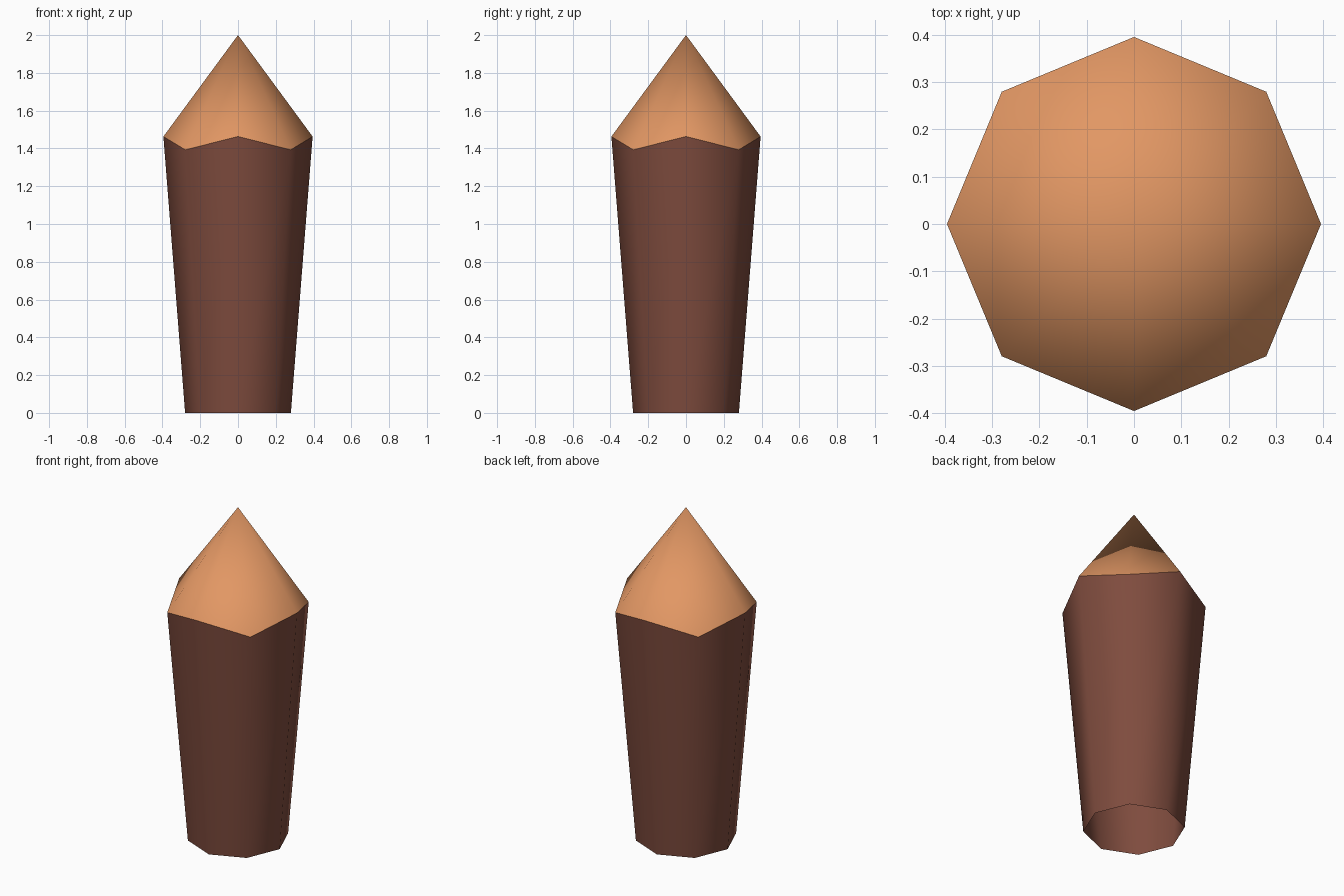
import bpy, bmesh, math

if "Cube" in bpy.data.objects:
    bpy.data.objects.remove(bpy.data.objects["Cube"])

SIDES = 8
TOP_R, BASE_R = 0.395, 0.28


def material(name, rgb):
    m = bpy.data.materials.new(name)
    m.diffuse_color = (*rgb, 1.0)
    m.use_nodes = True
    m.node_tree.nodes["Principled BSDF"].inputs["Base Color"].default_value = m.diffuse_color
    return m


def ring(bm, radius, heights):
    """Octagon with corners on the axes; heights alternate corner by corner."""
    return [bm.verts.new((radius * math.cos(i * math.tau / SIDES),
                          radius * math.sin(i * math.tau / SIDES),
                          heights[i % 2])) for i in range(SIDES)]


def finish(bm, name, mat):
    for f in bm.faces:
        f.smooth = True
    mesh = bpy.data.meshes.new(name)
    bm.to_mesh(mesh)
    bm.free()
    mesh.materials.append(mat)
    obj = bpy.data.objects.new(name, mesh)
    bpy.context.collection.objects.link(obj)


bark = material("dark bark", (0.212, 0.072, 0.048))
wood = material("cut wood", (0.76, 0.31, 0.127))
RIM = (1.463, 1.393)  # zigzag line where the bark is cut away

# Bark post: tapered tube, open at the bottom
bm = bmesh.new()
low, high = ring(bm, BASE_R, (0, 0)), ring(bm, TOP_R, RIM)
for i in range(SIDES):
    j = (i + 1) % SIDES
    bm.faces.new((low[i], low[j], high[j], high[i]))
finish(bm, "bark_post", bark)

# Sharpened tip: smooth fan rising to a point
bm = bmesh.new()
rim = ring(bm, TOP_R, RIM)
tip = bm.verts.new((0, 0, 2))
for i in range(SIDES):
    bm.faces.new((rim[i], rim[(i + 1) % SIDES], tip))
finish(bm, "sharpened_tip", wood)
